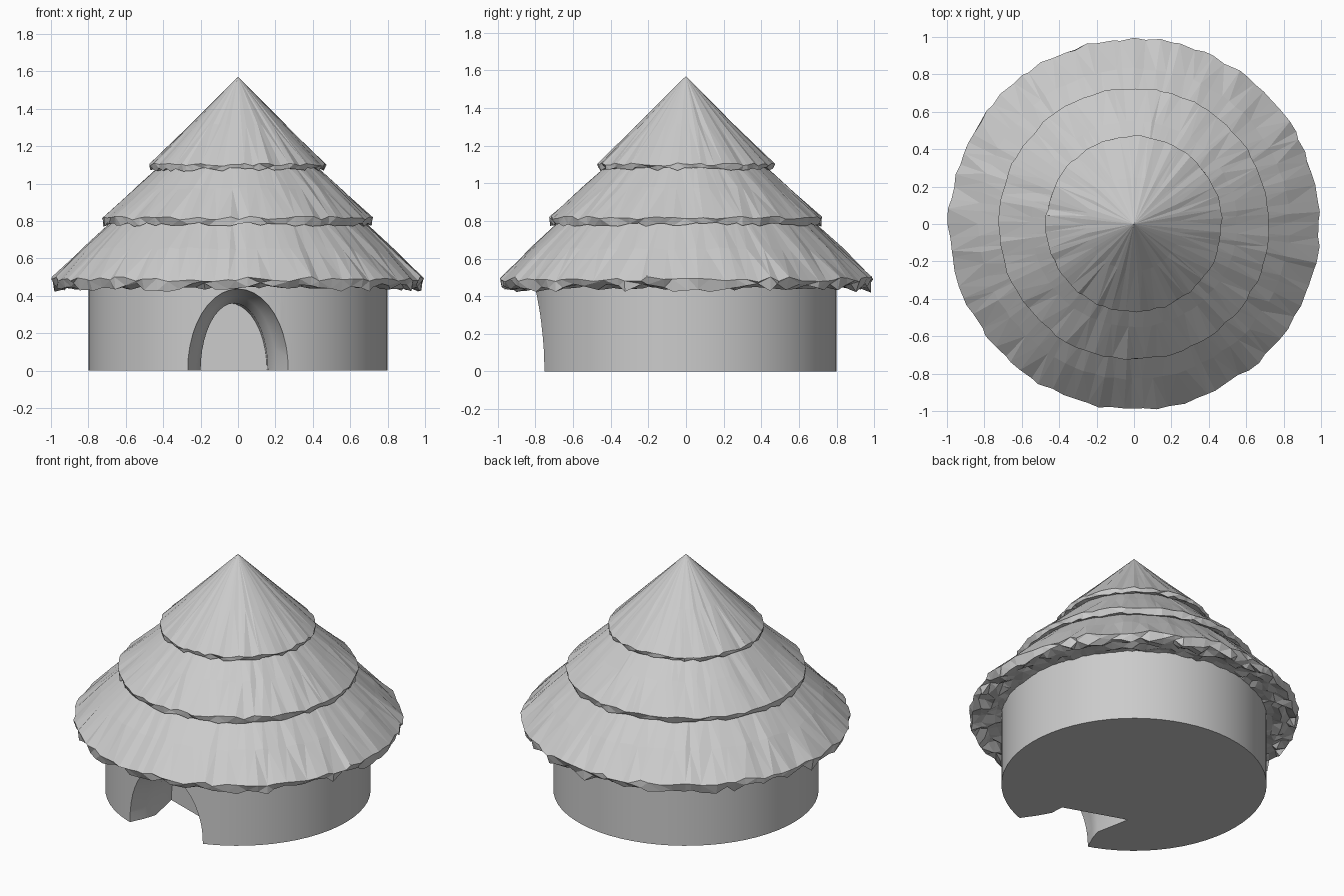
import bpy, bmesh, math, random

if "Cube" in bpy.data.objects:
    bpy.data.objects.remove(bpy.data.objects["Cube"])

random.seed(4)
TAU = math.tau


def finish(name, bm):
    bmesh.ops.recalc_face_normals(bm, faces=bm.faces)
    me = bpy.data.meshes.new(name)
    bm.to_mesh(me)
    bm.free()
    ob = bpy.data.objects.new(name, me)
    bpy.context.collection.objects.link(ob)
    return ob


def bridge(bm, a, b):
    n = len(a)
    for i in range(n):
        j = (i + 1) % n
        bm.faces.new((a[i], a[j], b[j], b[i]))


def thatch_tier(name, n, profile):
    """Revolved profile of (radius, z, radial jitter, z jitter); ragged rings make the straw."""
    bm = bmesh.new()
    angles = [TAU * (i + random.uniform(-.3, .3)) / n for i in range(n)]
    prev = None
    for r, z, jr, jz in profile:
        if r == 0:
            ring = [bm.verts.new((0, 0, z))]
        else:
            ring = []
            for a in angles:
                rr = r + random.uniform(-jr, jr)
                ring.append(bm.verts.new((rr * math.cos(a), rr * math.sin(a),
                                          z + random.uniform(-jz, jz))))
        if prev:
            if len(prev) == 1:
                for i in range(n):
                    bm.faces.new((prev[0], ring[i], ring[(i + 1) % n]))
            elif len(ring) == 1:
                for i in range(n):
                    bm.faces.new((ring[0], prev[i], prev[(i + 1) % n]))
            else:
                bridge(bm, prev, ring)
        prev = ring
    bmesh.ops.triangulate(bm, faces=bm.faces)
    return finish(name, bm)


# Thatched roof: three overlapping ragged cones
thatch_tier("roof_top_tier", 72, [
    (0, 1.57, 0, 0), (.25, 1.318, .003, .003), (.47, 1.10, .006, .008),
    (.463, 1.075, .006, .01), (.40, 1.09, .005, .01), (0, 1.12, 0, 0)])
thatch_tier("roof_middle_tier", 84, [
    (0, 1.13, 0, 0), (.38, 1.13, 0, 0), (.55, .975, .004, .006), (.725, .815, .007, .010),
    (.715, .78, .008, .012), (.65, .80, .006, .01), (0, .80, 0, 0)])
thatch_tier("roof_eave_tier", 96, [
    (0, .83, 0, 0), (.64, .83, 0, 0), (.83, .652, .006, .008), (.99, .49, .010, .014),
    (.975, .445, .012, .026), (.93, .45, .012, .02), (.885, .455, .012, .02),
    (.84, .46, .012, .015), (.78, .465, .005, .01), (0, .47, 0, 0)])

# Round solid wall
bm = bmesh.new()
bmesh.ops.create_cone(bm, cap_ends=True, segments=64, radius1=.8, radius2=.8, depth=.52)
bmesh.ops.translate(bm, verts=bm.verts, vec=(0, 0, .26))
wall = finish("round_wall", bm)

# Doorway cutter: arches narrowing inward to a slanted back wall
bm = bmesh.new()
prev = None
# centre x, half width, height, y at centre, y slope across x
for cx, w, h, y, slope in [(0, .285, .445, -.86, 0), (0, .27, .43, -.755, 0),
                           (-.01, .215, .395, -.66, 0), (-.02, .18, .36, -.58, 0),
                           (-.045, .20, .36, -.42, -.35)]:
    pts = [(-w, -.1)] + [(-w * math.cos(t * math.pi / 20), h * math.sin(t * math.pi / 20))
                         for t in range(21)] + [(w, -.1)]
    ring = [bm.verts.new((cx + x, y + slope * x, z)) for x, z in pts]
    if prev:
        bridge(bm, prev, ring)
    else:
        bm.faces.new(ring)
    prev = ring
bm.faces.new(prev)
cutter = finish("doorway_cutter", bm)
cutter.hide_render = True

mod = wall.modifiers.new("doorway", 'BOOLEAN')
mod.operation = 'DIFFERENCE'
mod.solver = 'EXACT'
mod.object = cutter
bpy.context.view_layer.objects.active = wall
wall.select_set(True)
bpy.ops.object.modifier_apply(modifier="doorway")
bpy.data.objects.remove(cutter, do_unlink=True)
bpy.ops.object.shade_smooth_by_angle(angle=math.radians(30))
